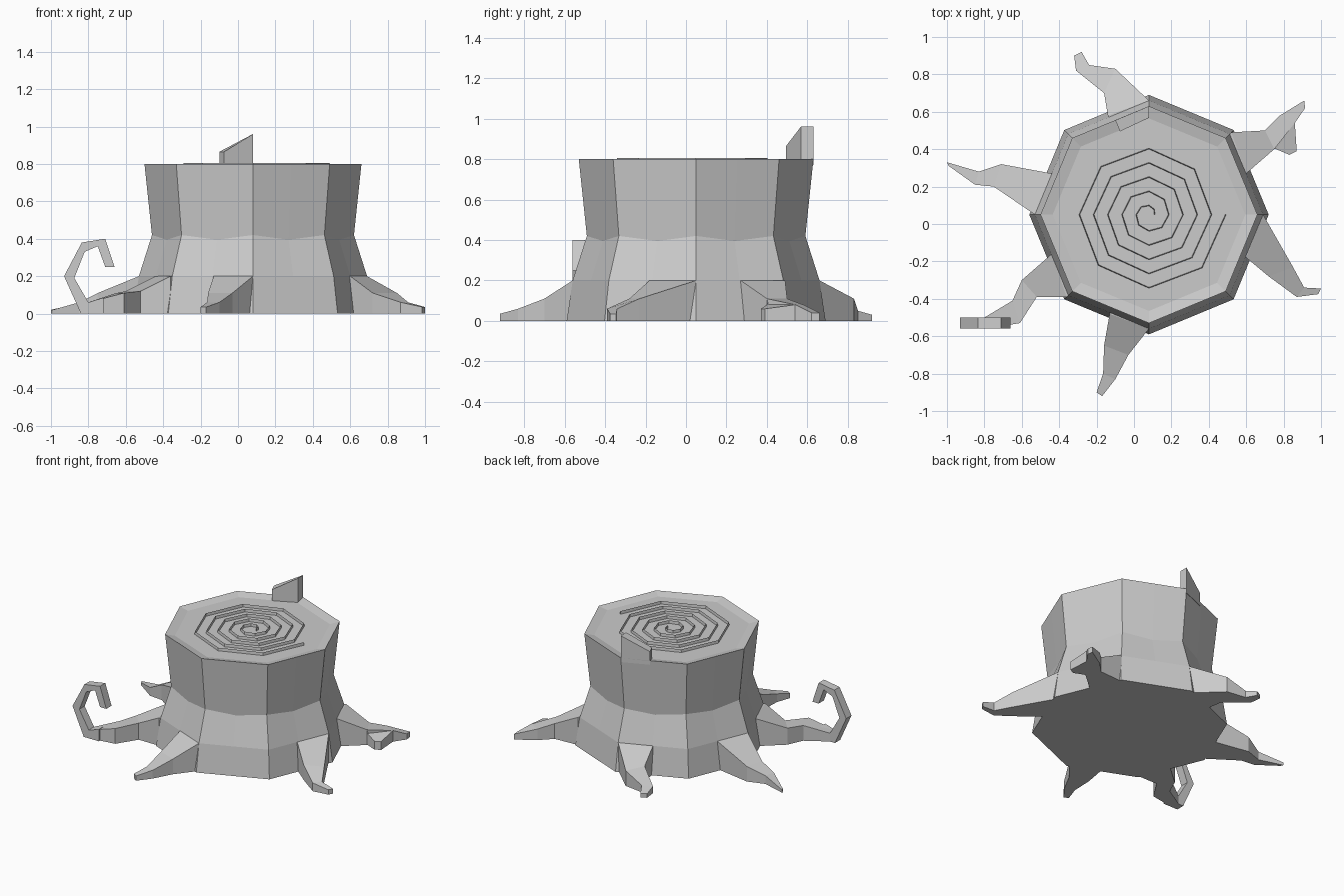
import bpy, bmesh, math
from mathutils import Vector

if "Cube" in bpy.data.objects:
    bpy.data.objects.remove(bpy.data.objects["Cube"])

CX, CY = 0.08, 0.05


def make(name, verts, faces, closed=True):
    bm = bmesh.new()
    vs = [bm.verts.new(v) for v in verts]
    for f in faces:
        bm.faces.new([vs[i] for i in f])
    if closed:
        bmesh.ops.recalc_face_normals(bm, faces=bm.faces)
    me = bpy.data.meshes.new(name)
    bm.to_mesh(me)
    bm.free()
    ob = bpy.data.objects.new(name, me)
    bpy.context.collection.objects.link(ob)
    return ob


def loft(name, rings):
    """Skin equal-sized rings of points and cap both ends."""
    n = len(rings[0])
    verts = [p for r in rings for p in r]
    faces = []
    for k in range(len(rings) - 1):
        for i in range(n):
            j = (i + 1) % n
            faces.append((k*n + i, k*n + j, k*n + n + j, k*n + n + i))
    faces.append(tuple(range(n)))
    faces.append(tuple(range(len(verts) - n, len(verts))))
    return make(name, verts, faces)


def oct_ring(r, z_corner, z_mid):
    """Octagon with a midpoint on each side (16 points)."""
    pts = []
    for i in range(16):
        a = i * math.pi / 8
        rr = r if i % 2 == 0 else r * math.cos(math.pi / 8)
        pts.append((CX + rr*math.cos(a), CY + rr*math.sin(a),
                    z_mid if i % 2 else z_corner))
    return pts


# Flared trunk with a shallow sunken cut face
loft("trunk", [oct_ring(r, zc, zm) for r, zc, zm in (
    (0.64, 0, 0), (0.61, 0.2, 0.2), (0.54, 0.42, 0.395),
    (0.58, 0.8, 0.8), (0.515, 0.785, 0.785))])

# Broken bark splinter standing on the rim
a, b = Vector((0.08, 0.63)), Vector((-0.10, 0.555))
c, d = Vector((0.08, 0.568)), Vector((-0.075, 0.495))
loft("bark_splinter", [
    [(*a, 0.77), (*b, 0.77), (*d, 0.77), (*c, 0.77)],
    [(*a, 0.96), (*b, 0.865), (*d, 0.865), (*c, 0.96)]])

# Growth-ring spiral: a low ridge winding out over the cut face
rings = []
steps = 40
for i in range(steps + 1):
    t = i / steps
    ang = i * math.pi / 4
    r = 0.03 + 0.38 * t
    ca, sa = math.cos(ang), math.sin(ang)
    w = 0.003
    rings.append([(CX + (r + o)*ca, CY + (r + o)*sa, z)
                  for o, z in ((-w, 0.78), (0, 0.806), (w, 0.78))])
loft("growth_ring_spiral", rings)


def root(name, sections, bury=True):
    """Sections are (left x, left y, right x, right y, top height)."""
    secs = list(sections)
    if bury:
        lx, ly, rx, ry, z = secs[0]
        k = 0.8
        secs.insert(0, (CX + (lx-CX)*k, CY + (ly-CY)*k,
                        CX + (rx-CX)*k, CY + (ry-CY)*k, z))
    loft(name, [[(lx, ly, 0), (lx, ly, z), (rx, ry, z), (rx, ry, 0)]
                for lx, ly, rx, ry, z in secs])


# Spreading roots
root("root_back", [(-0.14, 0.58, 0.08, 0.66, 0.2), (-0.16, 0.70, -0.10, 0.83, 0.11),
                   (-0.31, 0.82, -0.24, 0.85, 0.05), (-0.32, 0.90, -0.28, 0.92, 0.03)])
root("root_back_right", [(0.52, 0.49, 0.60, 0.27, 0.2), (0.70, 0.50, 0.75, 0.40, 0.11),
                         (0.78, 0.58, 0.86, 0.54, 0.08), (0.91, 0.66, 0.915, 0.62, 0.04)])
root("root_back_right_fork", [(0.70, 0.50, 0.75, 0.40, 0.11), (0.86, 0.54, 0.76, 0.40, 0.08),
                              (0.87, 0.39, 0.83, 0.37, 0.06)], bury=False)
root("root_right", [(0.69, 0.05, 0.60, -0.18, 0.2), (0.85, -0.23, 0.72, -0.28, 0.11),
                    (0.91, -0.34, 0.87, -0.39, 0.06), (1.0, -0.345, 0.985, -0.375, 0.035)])
root("root_front", [(-0.13, -0.48, 0.08, -0.56, 0.2), (-0.16, -0.65, -0.03, -0.70, 0.11),
                    (-0.165, -0.80, -0.10, -0.83, 0.06), (-0.20, -0.90, -0.17, -0.92, 0.035)])
root("root_left", [(-0.44, 0.27, -0.53, 0.05, 0.2), (-0.71, 0.32, -0.75, 0.20, 0.11),
                   (-0.83, 0.28, -0.85, 0.21, 0.06), (-1.0, 0.33, -0.99, 0.31, 0.02)])
root("root_front_left", [(-0.44, -0.16, -0.36, -0.39, 0.2), (-0.60, -0.30, -0.52, -0.39, 0.12),
                         (-0.65, -0.41, -0.61, -0.53, 0.11), (-0.80, -0.50, -0.80, -0.56, 0.06)])

# Curled tip of the front left root, as (outer x, z, inner x, z)
curl = [(-0.84, 0, -0.80, 0.06), (-0.93, 0.20, -0.875, 0.19), (-0.835, 0.38, -0.82, 0.33),
        (-0.71, 0.40, -0.75, 0.36), (-0.66, 0.25, -0.71, 0.25)]
curl.insert(0, (-0.72, 0, -0.72, 0.085))
loft("root_curl", [[(ox, -0.56, oz), (ox, -0.50, oz), (ix, -0.50, iz), (ix, -0.56, iz)]
                   for ox, oz, ix, iz in curl])
